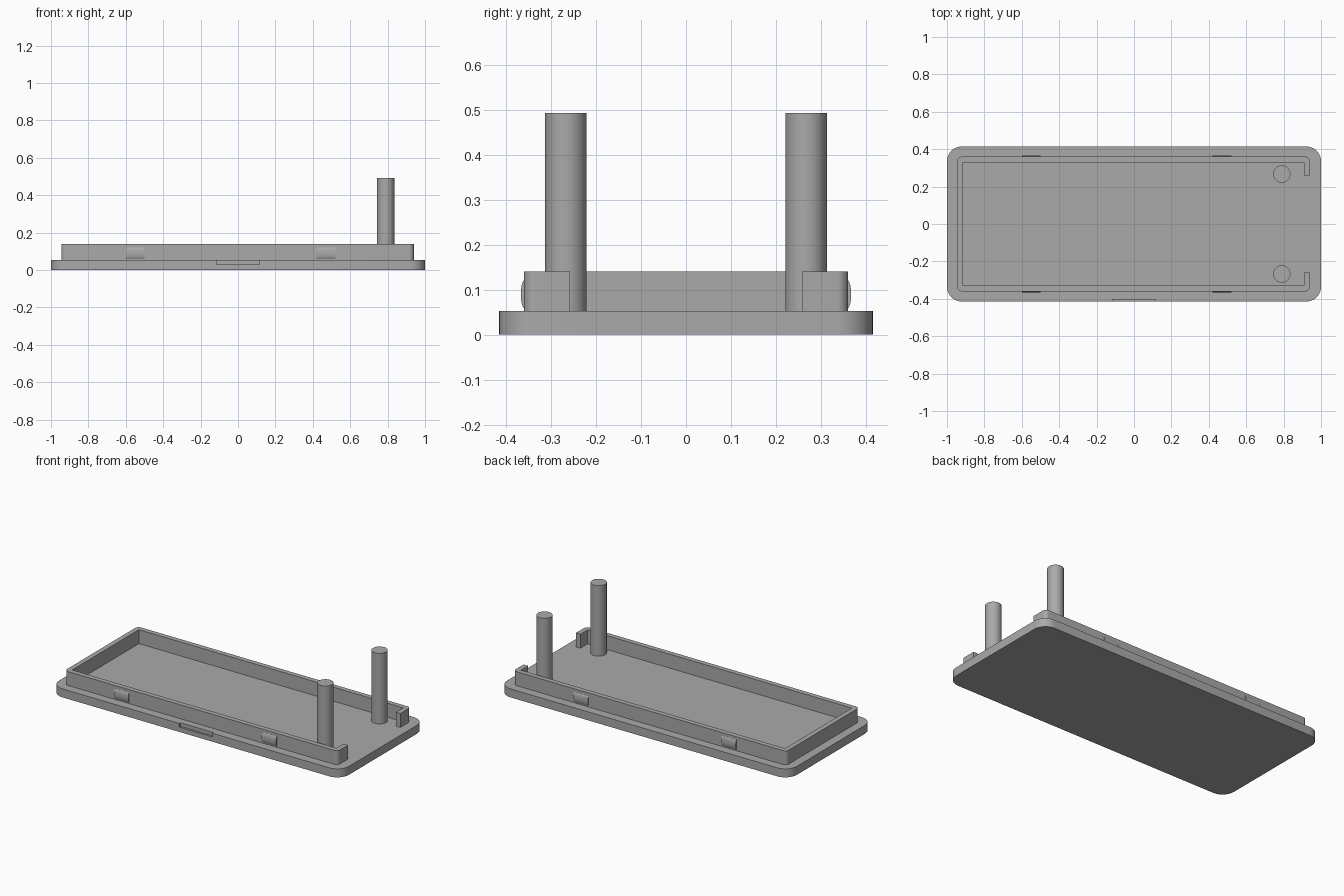
import bpy, bmesh
from math import sin, cos, pi, radians
from mathutils import Vector

cube = bpy.data.objects.get("Cube")
if cube:
    bpy.data.objects.remove(cube, do_unlink=True)

grey = bpy.data.materials.new("plain grey")
grey.use_nodes = True
colour = (0.4, 0.4, 0.4, 1)
grey.diffuse_color = colour
grey.node_tree.nodes["Principled BSDF"].inputs["Base Color"].default_value = colour


def prism(name, points, sweep):
    """Extrude a closed outline along the sweep vector."""
    bm = bmesh.new()
    face = bm.faces.new([bm.verts.new(p) for p in points])
    new = bmesh.ops.extrude_face_region(bm, geom=[face])["geom"]
    moved = [v for v in new if isinstance(v, bmesh.types.BMVert)]
    bmesh.ops.translate(bm, verts=moved, vec=Vector(sweep))
    bmesh.ops.recalc_face_normals(bm, faces=bm.faces)
    mesh = bpy.data.meshes.new(name)
    bm.to_mesh(mesh)
    bm.free()
    obj = bpy.data.objects.new(name, mesh)
    bpy.context.collection.objects.link(obj)
    mesh.materials.append(grey)
    return obj


def smooth(obj):
    bpy.ops.object.select_all(action="DESELECT")
    obj.select_set(True)
    bpy.context.view_layer.objects.active = obj
    bpy.ops.object.shade_smooth_by_angle(angle=radians(30))


def corner(cx, cy, r, start, z, steps=10):
    """Quarter arc running anticlockwise from the start angle."""
    return [(cx + r * cos(start + i * pi / 2 / steps),
             cy + r * sin(start + i * pi / 2 / steps), z) for i in range(steps + 1)]


def rounded(x0, x1, y, r, z):
    """Four corner arcs, beginning at the right front corner."""
    return (corner(x1 - r, r - y, r, -pi / 2, z) + corner(x1 - r, y - r, r, 0, z)
            + corner(x0 + r, y - r, r, pi / 2, z) + corner(x0 + r, r - y, r, pi, z))


PLATE, RIM = 0.053, 0.14

# Base plate with a shallow pry notch in the front edge
base = prism("base_plate", rounded(-1, 1, 0.415, 0.08, 0), (0, 0, PLATE))
notch = prism("notch_cutter", [(-0.115, -0.5, 0.03), (0.115, -0.5, 0.03),
                               (0.115, -0.403, 0.03), (-0.115, -0.403, 0.03)], (0, 0, 0.1))
notch.hide_render = True
notch.hide_set(True)
cut = base.modifiers.new("notch", "BOOLEAN")
cut.object = notch
cut.operation = "DIFFERENCE"
cut.solver = "EXACT"
smooth(base)

# Raised rim, open at the right-hand end with short returns
left, right, wide, wall, gap = -0.945, 0.94, 0.36, 0.031, 0.258
z = PLATE - 0.003
arcs = rounded(left, right, wide, 0.025, z)
outer = arcs[11:] + arcs[:11]
inner_l, inner_r, inner_y = left + wall, right - wall, wide - wall
outline = [(right, gap, z)] + outer + [
    (right, -gap, z), (inner_r, -gap, z), (inner_r, -inner_y, z), (inner_l, -inner_y, z),
    (inner_l, inner_y, z), (inner_r, inner_y, z), (inner_r, gap, z)]
smooth(prism("rim_wall", outline, (0, 0, RIM - z)))

# Snap bumps and tall pins, mirrored front to back
for side, word in ((-1, "front"), (1, "back")):
    for x, place in ((-0.6, "right"), (0.42, "left")):
        bump = [(x, side * (0.358 + 0.009 * sin(pi * i / 12)),
                 0.09 - 0.032 * cos(pi * i / 12)) for i in range(13)]
        bump += [(x, side * 0.345, 0.122), (x, side * 0.345, 0.058)]
        smooth(prism(f"snap_bump_{word}_{place}", bump, (0.1, 0, 0)))
    circle = [(0.79 + 0.046 * cos(2 * pi * i / 48), side * 0.267 + 0.046 * sin(2 * pi * i / 48), z)
              for i in range(48)]
    smooth(prism(f"pin_{word}", circle, (0, 0, 0.493 - z)))
